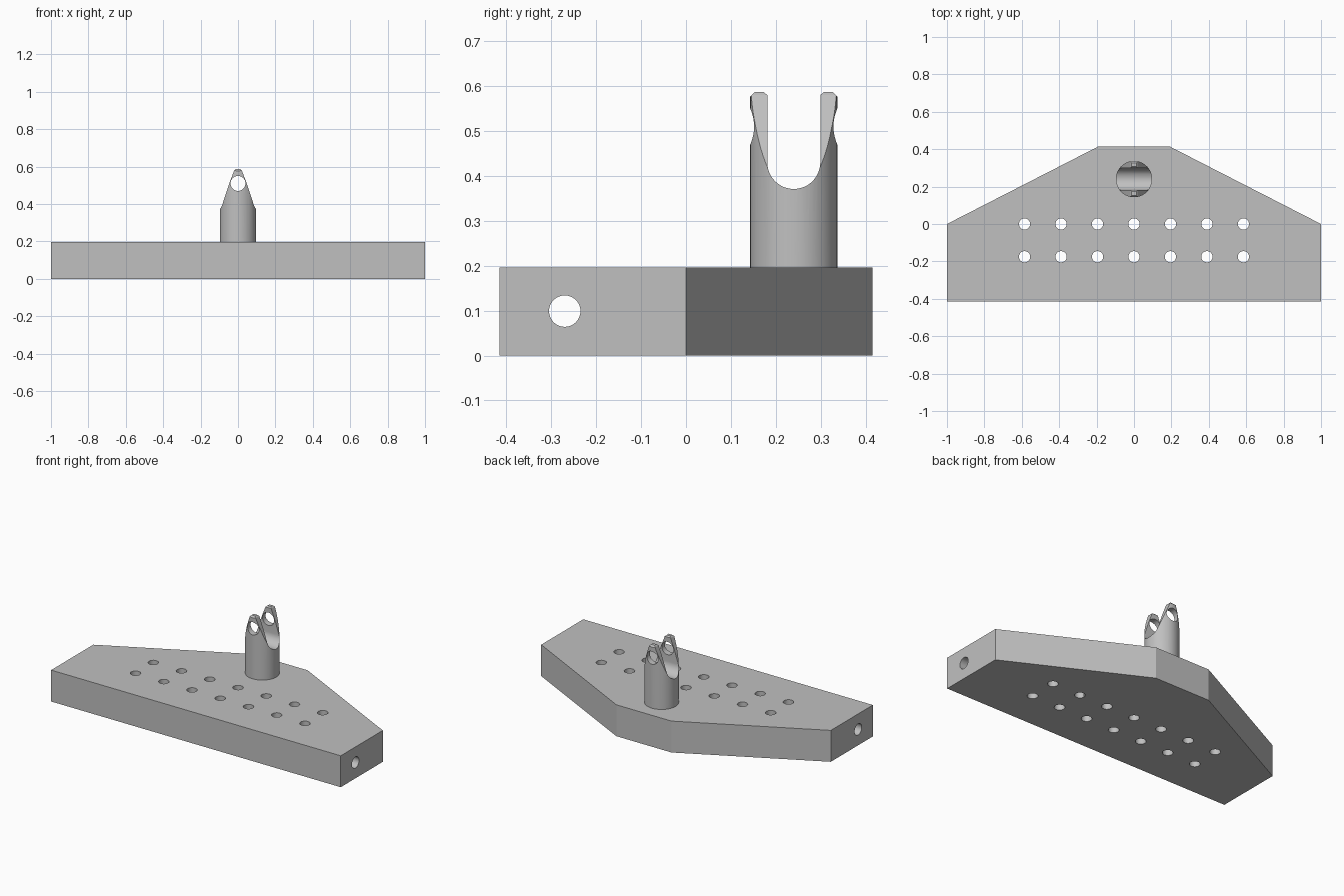
import bpy, bmesh, math

cube = bpy.data.objects.get("Cube")
if cube:
    bpy.data.objects.remove(cube, do_unlink=True)

grey = bpy.data.materials.new("plain grey")
grey.use_nodes = True
colour = (0.53, 0.53, 0.53, 1)
grey.diffuse_color = colour
grey.node_tree.nodes["Principled BSDF"].inputs["Base Color"].default_value = colour


def arc(cx, cy, r, start=0, end=360, steps=48):
    """Points along an arc; a full turn leaves out the repeated end point."""
    count = steps if end - start == 360 else steps + 1
    angles = [math.radians(start + (end - start) * i / steps) for i in range(count)]
    return [(cx + r * math.cos(a), cy + r * math.sin(a)) for a in angles]


def prism(name, outline, axis, low, high):
    """Extrude a flat outline along an axis."""
    place = {"x": lambda a, b, d: (d, a, b),
             "y": lambda a, b, d: (a, d, b),
             "z": lambda a, b, d: (a, b, d)}[axis]
    bm = bmesh.new()
    rings = [[bm.verts.new(place(a, b, d)) for a, b in outline] for d in (low, high)]
    for ring in rings:
        bm.faces.new(ring)
    n = len(outline)
    for i in range(n):
        j = (i + 1) % n
        bm.faces.new((rings[0][i], rings[0][j], rings[1][j], rings[1][i]))
    bmesh.ops.recalc_face_normals(bm, faces=bm.faces)
    mesh = bpy.data.meshes.new(name)
    bm.to_mesh(mesh)
    bm.free()
    mesh.materials.append(grey)
    obj = bpy.data.objects.new(name, mesh)
    bpy.context.collection.objects.link(obj)
    return obj


def combine(obj, tool, operation):
    """Apply a boolean and discard the tool."""
    mod = obj.modifiers.new("cut", "BOOLEAN")
    mod.operation, mod.object, mod.solver = operation, tool, "EXACT"
    bpy.context.view_layer.objects.active = obj
    bpy.ops.object.modifier_apply(modifier=mod.name)
    bpy.data.objects.remove(tool, do_unlink=True)


def mirrored(half, centre=0):
    """Complete an outline from its right half, listed bottom to top."""
    return half + [(2 * centre - a, b) for a, b in reversed(half)]


# Base plate with tapered back
TOP = 0.196
plate = prism("base_plate", mirrored([(1, -0.415), (1, 0), (0.19, 0.415)]), "z", 0, TOP)

# Two rows of vertical holes and one lengthwise bore
for y in (0, -0.175):
    for i in range(-3, 4):
        hole = prism("hole_cutter", arc(i * 0.195, y, 0.03, steps=32), "z", -0.1, 0.3)
        combine(plate, hole, "DIFFERENCE")
combine(plate, prism("bore_cutter", arc(-0.27, 0.099, 0.035), "x", -1.1, 1.1), "DIFFERENCE")

# Forked post: round stem, U-shaped side profile, tapered front profile, pin hole
CY, R, SLOT, PEAK = 0.24, 0.097, 0.059, 0.587
post = prism("forked_post", arc(0, CY, R, steps=64), "z", TOP - 0.01, 0.7)

outer = [(CY + 0.12, 0.1), (CY + 0.12, 0.55), (CY + R, 0.577), (CY + R - 0.01, PEAK),
         (CY + SLOT + 0.008, PEAK), (CY + SLOT, 0.58)]
slot_floor = arc(CY, 0.43, SLOT, 180, 360, 24)
side = outer + slot_floor[::-1] + [(2 * CY - y, z) for y, z in reversed(outer)]
combine(post, prism("side_profile", side, "x", -0.2, 0.2), "INTERSECT")

taper = [(0.12, 0.1), (0.12, 0.34), (0.097, 0.375), (0.077, 0.42), (0.047, 0.51),
         (0.025, 0.567), (0.02, 0.58), (0.011, 0.588)]
combine(post, prism("front_profile", mirrored(taper), "y", 0, 0.5), "INTERSECT")
combine(post, prism("pin_cutter", arc(0, 0.51, 0.04), "y", 0, 0.5), "DIFFERENCE")

# Smooth the round walls, keep edges crisp
for obj in (plate, post):
    bpy.ops.object.select_all(action="DESELECT")
    obj.select_set(True)
    bpy.context.view_layer.objects.active = obj
    bpy.ops.object.shade_smooth_by_angle(angle=math.radians(25))
